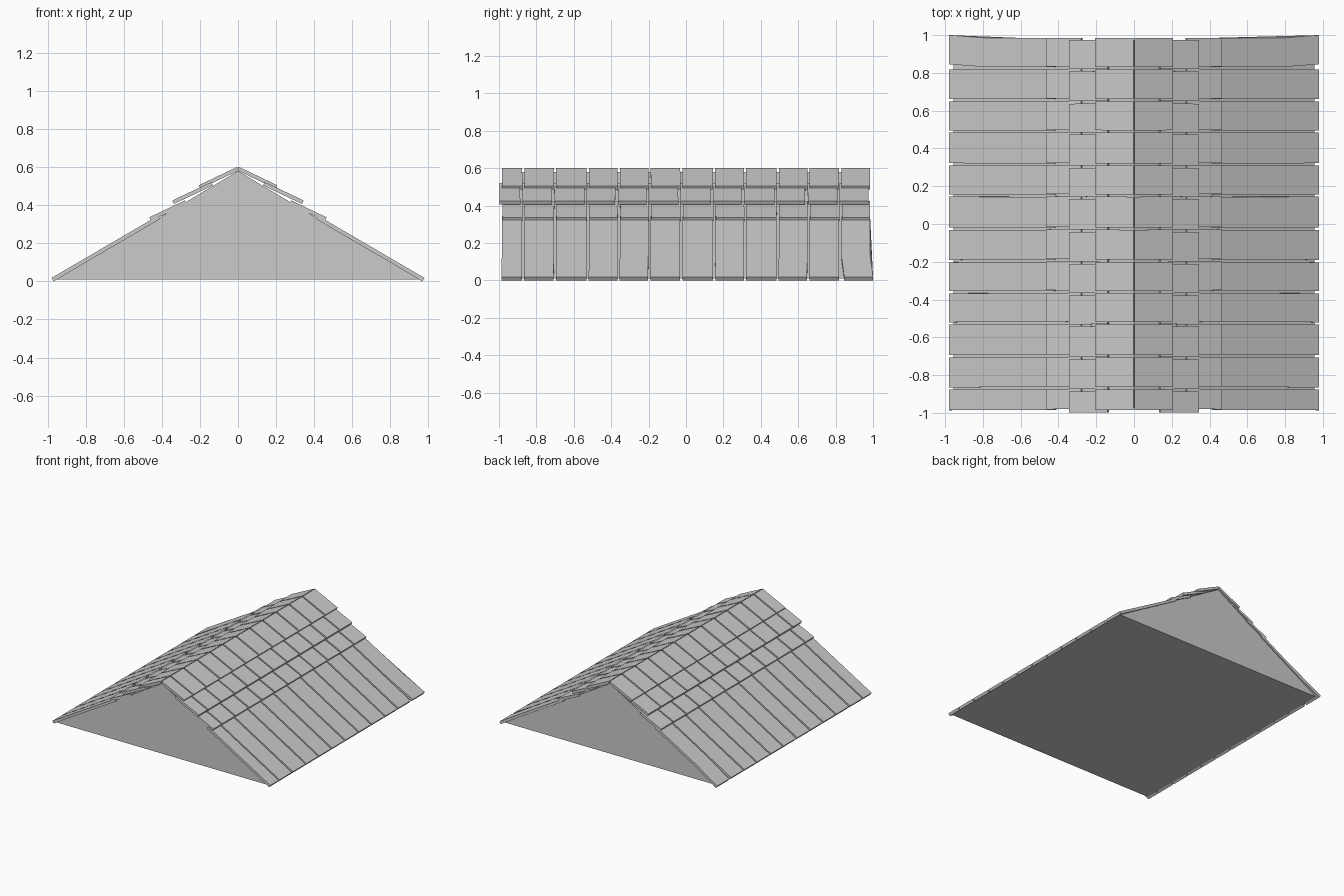
import bpy, bmesh, random

if "Cube" in bpy.data.objects:
    bpy.data.objects.remove(bpy.data.objects["Cube"])
random.seed(4)


def make_object(name, bm):
    bmesh.ops.recalc_face_normals(bm, faces=bm.faces[:])
    mesh = bpy.data.meshes.new(name)
    bm.to_mesh(mesh)
    bm.free()
    ob = bpy.data.objects.new(name, mesh)
    bpy.context.collection.objects.link(ob)
    return ob


def prism(bm, profile, y0, y1, flare=0.0):
    """Extrude an x-z profile along y; the first point pair may be shifted in y."""
    rings = []
    n = len(profile)
    for y in (y0, y1):
        rings.append([bm.verts.new((x, y + (flare if i in (0, n - 1) else 0), z))
                      for i, (x, z) in enumerate(profile)])
    a, b = rings
    bm.faces.new(a)
    bm.faces.new(b[::-1])
    for i in range(n):
        j = (i + 1) % n
        bm.faces.new((a[i], b[i], b[j], a[j]))


# Solid gable body
bm = bmesh.new()
prism(bm, [(-0.955, 0.01), (0.955, 0.01), (0, 0.58)], -0.975, 0.975)
make_object("gable_body", bm)

# Plank joints along the ridge direction
JOINTS = [-0.87, -0.70, -0.525, -0.36, -0.195, -0.025,
          0.15, 0.315, 0.49, 0.655, 0.825]
GAP = 0.006


def plank_row(name, profile, shift, ends, last_flare=0.0):
    """One course of planks on the right slope, mirrored to the left."""
    bm = bmesh.new()
    edges = [ends[0] - GAP] + [j + shift for j in JOINTS] + [ends[1] + GAP]
    for k in range(len(edges) - 1):
        last = k == len(edges) - 2
        flare = last_flare if last else random.uniform(-0.002, 0.002)
        prism(bm, profile, edges[k] + GAP, edges[k + 1] - GAP, flare)
    ob = make_object(name, bm)
    mod = ob.modifiers.new("Mirror", 'MIRROR')
    mod.use_axis[0] = True
    mod.use_mirror_merge = False


# Profiles start and finish at the lower edge (top corner, ..., bottom corner)
plank_row("eave_planks",
          [(0.98, 0.018), (0.79, 0.129), (0.60, 0.24), (0.42, 0.345),
           (0.41, 0.328), (0.59, 0.222), (0.78, 0.112), (0.968, 0.0)],
          0, (-0.985, 0.985), 0.015)
plank_row("lower_planks",
          [(0.465, 0.337), (0.28, 0.425), (0.272, 0.407), (0.456, 0.318)],
          0.002, (-0.98, 0.985))
plank_row("middle_planks",
          [(0.345, 0.425), (0.14, 0.522), (0.132, 0.504), (0.336, 0.407)],
          -0.011, (-0.998, 0.975))
plank_row("ridge_planks",
          [(0.206, 0.505), (0.003, 0.602), (0.003, 0.580), (0.197, 0.487)],
          0, (-0.985, 0.985))
